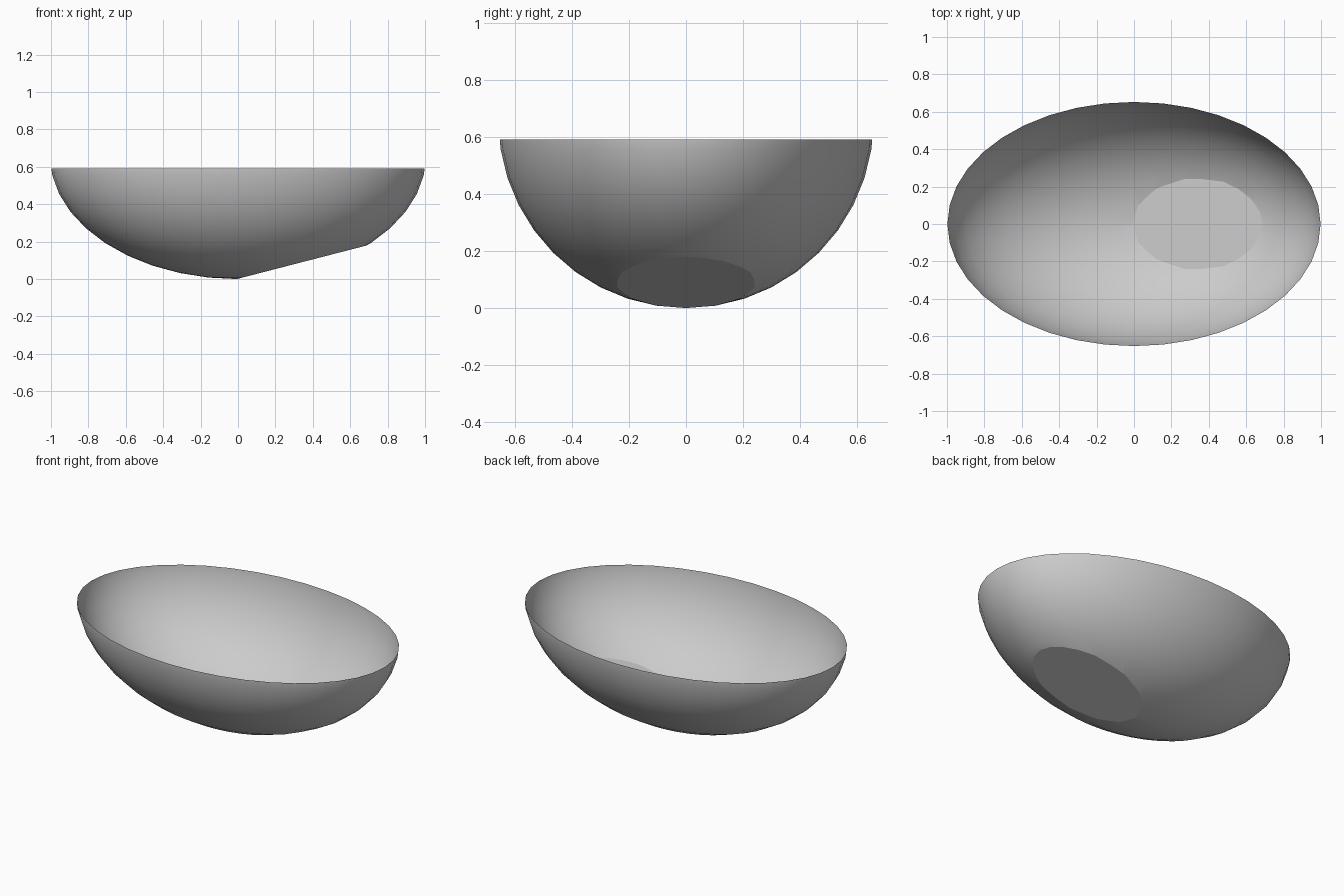
import bpy
import bmesh
from mathutils import Vector

default = bpy.data.objects.get("Cube")
if default:
    bpy.data.objects.remove(default, do_unlink=True)

RIM = 0.59
RADII = Vector((1.006, 0.658, 0.66))

# Plain grey surface
grey = bpy.data.materials.new("light_grey")
grey.use_nodes = True
colour = (0.6, 0.6, 0.6, 1)
grey.diffuse_color = colour
grey.node_tree.nodes["Principled BSDF"].inputs["Base Color"].default_value = colour

# Ellipsoid resting on the ground
bm = bmesh.new()
bmesh.ops.create_uvsphere(bm, u_segments=40, v_segments=20, radius=1)
bmesh.ops.scale(bm, vec=RADII, verts=bm.verts)
bmesh.ops.translate(bm, vec=(0, 0, RADII.z), verts=bm.verts)


def slice_off(point, normal):
    """Cut away the side the normal points to and return the cut edges."""
    geom = bm.verts[:] + bm.edges[:] + bm.faces[:]
    cut = bmesh.ops.bisect_plane(bm, geom=geom, plane_co=point, plane_no=normal,
                                 dist=1e-5, clear_outer=True)
    return [e for e in cut["geom_cut"] if isinstance(e, bmesh.types.BMEdge)]


# Open rim
slice_off((0, 0, RIM), (0, 0, 1))

# Sloping flat on the underside, closed with one face
flat_edges = slice_off((0, 0, 0.002), Vector((0.173, 0, -0.67)).normalized())
bmesh.ops.holes_fill(bm, edges=flat_edges, sides=0)
bmesh.ops.recalc_face_normals(bm, faces=bm.faces)

# Smooth wall with a crisp edge around the flat
for face in bm.faces:
    face.smooth = True
for edge in flat_edges:
    edge.smooth = False

mesh = bpy.data.meshes.new("bowl_shell")
bm.to_mesh(mesh)
bm.free()
mesh.materials.append(grey)
bowl = bpy.data.objects.new("bowl_shell", mesh)
bpy.context.collection.objects.link(bowl)
